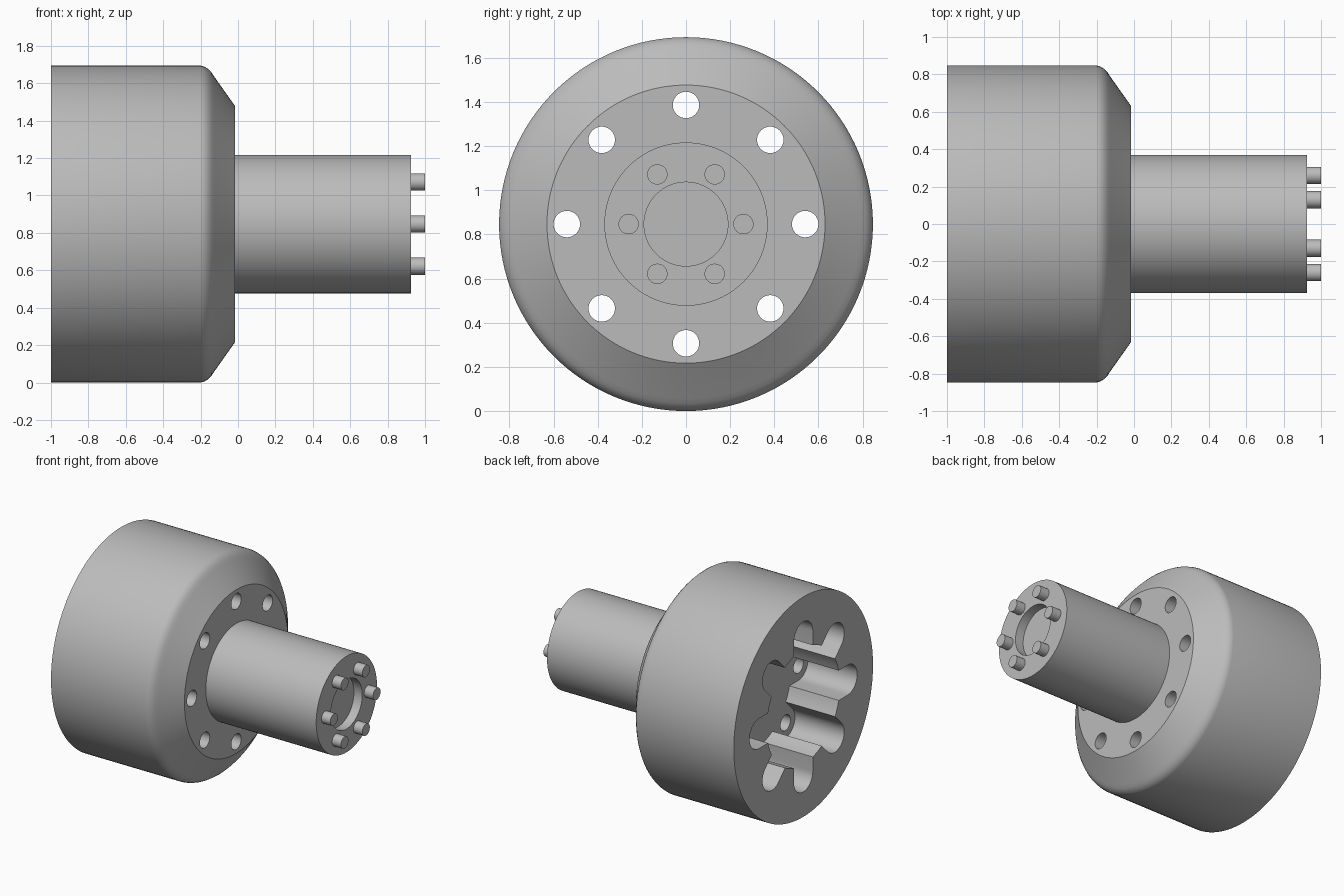
import bpy, bmesh
from math import cos, sin, pi, radians, sqrt, asin

cube = bpy.data.objects.get("Cube")
if cube:
    bpy.data.objects.remove(cube, do_unlink=True)

AXIS_Z = 0.847
STEEL = (0.5, 0.5, 0.5, 1)
steel = bpy.data.materials.new("grey steel")
steel.use_nodes = True
steel.diffuse_color = STEEL
steel.node_tree.nodes["Principled BSDF"].inputs["Base Color"].default_value = STEEL


def loft(bm, rings):
    """Skin closed rings of points and cap both ends."""
    loops = [[bm.verts.new(p) for p in ring] for ring in rings]
    n = len(loops[0])
    for a, b in zip(loops, loops[1:]):
        for i in range(n):
            j = (i + 1) % n
            bm.faces.new((a[i], a[j], b[j], b[i]))
    bm.faces.new(loops[0])
    bm.faces.new(loops[-1])


def circle(x, r, n, cy=0, cz=0):
    return [(x, cy + r * cos(2 * pi * i / n), cz + r * sin(2 * pi * i / n)) for i in range(n)]


def finish(name, bm):
    bmesh.ops.recalc_face_normals(bm, faces=bm.faces)
    mesh = bpy.data.meshes.new(name)
    bm.to_mesh(mesh)
    bm.free()
    mesh.materials.append(steel)
    ob = bpy.data.objects.new(name, mesh)
    ob.location.z = AXIS_Z
    bpy.context.collection.objects.link(ob)
    return ob


def turned(name, profile, n=96):
    bm = bmesh.new()
    loft(bm, [circle(x, r, n) for x, r in profile])
    return finish(name, bm)


def rods(name, x0, x1, r, pitch, count, n=32):
    """Ring of equal rods parallel to the axis."""
    bm = bmesh.new()
    for k in range(count):
        a = 2 * pi * k / count
        cy, cz = pitch * cos(a), pitch * sin(a)
        loft(bm, [circle(x0, r, n, cy, cz), circle(x1, r, n, cy, cz)])
    return finish(name, bm)


def select(ob):
    bpy.ops.object.select_all(action='DESELECT')
    ob.select_set(True)
    bpy.context.view_layer.objects.active = ob


def cut(ob, cutter):
    cutter.hide_render = True
    mod = ob.modifiers.new("cut", 'BOOLEAN')
    mod.operation = 'DIFFERENCE'
    mod.solver = 'EXACT'
    mod.object = cutter
    select(ob)
    bpy.ops.object.modifier_apply(modifier=mod.name)
    bpy.data.objects.remove(cutter, do_unlink=True)


# Housing with a rounded shoulder and a conical nose
FRONT, PITCH, LOBE, BORE, FLOOR = -0.015, 0.54, 0.115, 0.445, -0.58
housing = turned("housing", [(-1, 0.847), (-0.2, 0.847), (-0.18, 0.842), (-0.16, 0.83),
                             (-0.143, 0.813), (-0.128, 0.79), (FRONT, 0.63)], 128)

# Rear socket: round bore with eight round-ended slots
outline = []
half = asin(LOBE / BORE)
neck = sqrt(BORE ** 2 - LOBE ** 2)
for k in range(8):
    a = k * pi / 4
    local = [(neck, -LOBE)]
    for i in range(17):
        t = -pi / 2 + pi * i / 16
        local.append((PITCH + LOBE * cos(t), LOBE * sin(t)))
    local.append((neck, LOBE))
    for i in range(1, 4):
        t = half + (pi / 4 - 2 * half) * i / 4
        local.append((BORE * cos(t), BORE * sin(t)))
    outline += [(u * cos(a) - v * sin(a), u * sin(a) + v * cos(a)) for u, v in local]
bm = bmesh.new()
loft(bm, [[(x, y, z) for y, z in outline] for x in (-1.1, FLOOR)])
cut(housing, finish("socket_cutter", bm))

# Bolt holes through the nose
cut(housing, rods("hole_cutter", FLOOR - 0.1, 0.1, 0.06, PITCH, 8))

# Shaft with a shallow round recess in its end
shaft = turned("shaft", [(FRONT - 0.02, 0.37), (0.925, 0.37), (0.925, 0.19), (0.855, 0.19)])

# Drive pins on the shaft end
pins = rods("drive_pins", 0.9, 1, 0.046, 0.26, 6)

for ob in (housing, shaft, pins):
    select(ob)
    bpy.ops.object.shade_smooth_by_angle(angle=radians(30))
